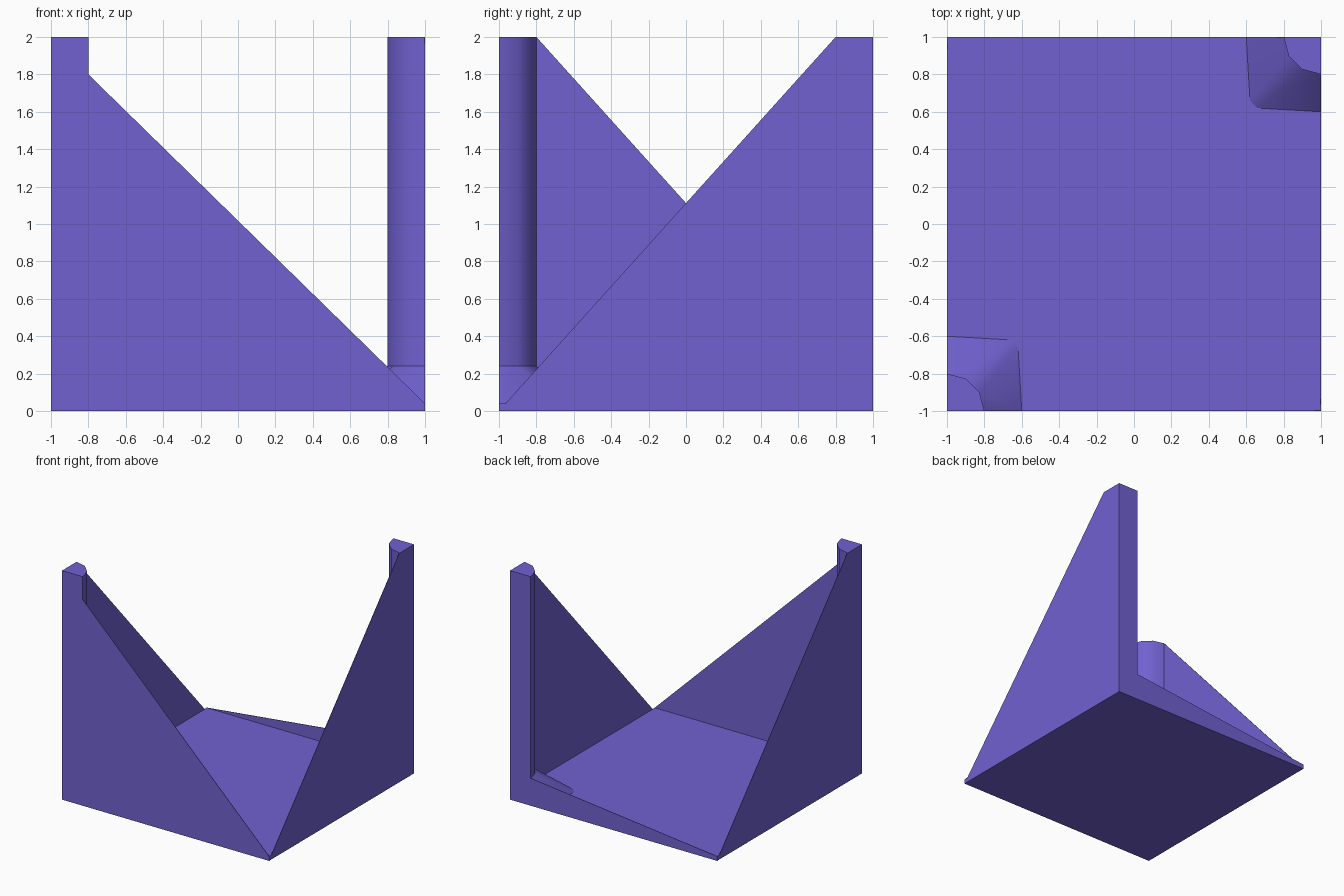
import bpy, bmesh, math
from mathutils import Vector

cube = bpy.data.objects.get("Cube")
if cube:
    bpy.data.objects.remove(cube, do_unlink=True)

# One violet material
violet = bpy.data.materials.new("violet")
violet.use_nodes = True
COLOUR = (0.162, 0.120, 0.631, 1.0)
violet.diffuse_color = COLOUR
violet.node_tree.nodes["Principled BSDF"].inputs["Base Color"].default_value = COLOUR

FLOOR = 0.04    # floor thickness
WALL = 0.004    # wall thickness
RADIUS = 0.2    # post radius
FOOT = 0.4      # reach of the flared foot


def loft(name, rings):
    """Closed solid through rings of equal point count."""
    bm = bmesh.new()
    loops = [[bm.verts.new(p) for p in ring] for ring in rings]
    n = len(loops[0])
    for low, high in zip(loops, loops[1:]):
        for i in range(n):
            j = (i + 1) % n
            bm.faces.new((low[i], low[j], high[j], high[i]))
    bm.faces.new(loops[0][::-1])
    bm.faces.new(loops[-1])
    bmesh.ops.recalc_face_normals(bm, faces=bm.faces)
    mesh = bpy.data.meshes.new(name)
    bm.to_mesh(mesh)
    bm.free()
    mesh.materials.append(violet)
    obj = bpy.data.objects.new(name, mesh)
    bpy.context.collection.objects.link(obj)
    return obj


def wall(name, profile, axis, side):
    """Thin upright plate: profile points are (along, z), outer face at side."""
    rings = []
    for d in (side, side - math.copysign(WALL, side)):
        rings.append([(d, u, z) if axis == "x" else (u, d, z) for u, z in profile])
    return loft(name, rings)


def post(name, sign):
    """Quarter-round corner post with a flared, squarish foot."""
    arc = [(RADIUS * math.cos(math.radians(a)), RADIUS * math.sin(math.radians(a)))
           for a in (0, 30, 60, 90)]
    foot = [(FOOT, 0), (0.38, 0.34), (0.34, 0.38), (0, FOOT)]
    rings = []
    for pts, z in ((foot, FLOOR), (arc, FLOOR + RADIUS), (arc, 2.0)):
        rings.append([Vector((sign * (1 - x), sign * (1 - y), z))
                      for x, y in [(0, 0)] + pts])
    obj = loft(name, rings)
    bpy.ops.object.select_all(action="DESELECT")
    obj.select_set(True)
    bpy.context.view_layer.objects.active = obj
    bpy.ops.object.shade_smooth_by_angle(angle=math.radians(40))
    return obj


# Floor slab
square = [(-1, -1), (1, -1), (1, 1), (-1, 1)]
loft("floor", [[(x, y, z) for x, y in square] for z in (0, FLOOR)])

# Two tall side walls, each sloping down from its post to the open corner
for name, s in (("left_wall", 1), ("right_wall", -1)):
    wall(name, [(s * 0.8, 0.01), (s * 0.8, 2.0), (s * -0.965, FLOOR), (s * -0.965, 0.01)], "x", s)

# Tall front wall and low back wall
wall("front_wall", [(-0.8, 0.01), (-0.8, 1.8), (1, FLOOR), (1, 0.01)], "y", -1)
wall("back_wall", [(0.8, 0.01), (0.8, 0.24), (-1, FLOOR), (-1, 0.01)], "y", 1)

# Corner posts
post("front_right_post", -1)
post("back_left_post", 1)
